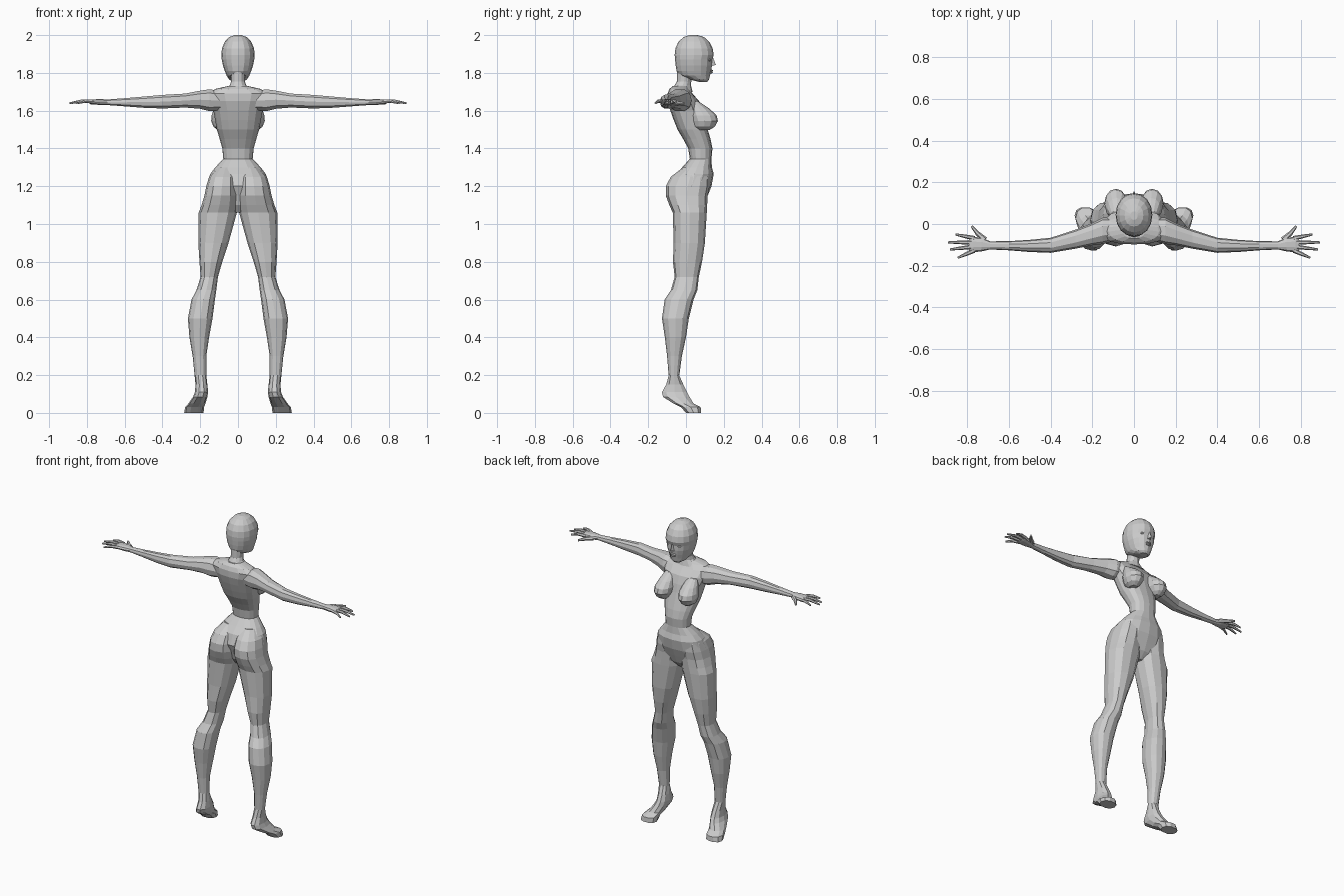
import bpy, bmesh
from math import cos, sin, pi, copysign
from mathutils import Vector


def curve(t, power):
    return copysign(abs(t) ** (2 / power), t)


def finish(name, bm, mirror):
    bmesh.ops.recalc_face_normals(bm, faces=bm.faces)
    mesh = bpy.data.meshes.new(name)
    bm.to_mesh(mesh)
    bm.free()
    ob = bpy.data.objects.new(name, mesh)
    bpy.context.collection.objects.link(ob)
    if mirror:
        ob.modifiers.new("Mirror", 'MIRROR').use_mirror_merge = False
    return ob


def loft(name, rows, axis='Z', sides=12, power=2.3, mirror=False):
    """Each row: position on axis, then min/max of the two other axes."""
    bm = bmesh.new()
    rings = []
    for p, a0, a1, b0, b1 in rows:
        ring = []
        for i in range(sides):
            t = 2 * pi * i / sides
            a = (a0 + a1) / 2 + (a1 - a0) / 2 * curve(cos(t), power)
            b = (b0 + b1) / 2 + (b1 - b0) / 2 * curve(sin(t), power)
            ring.append(bm.verts.new((a, b, p) if axis == 'Z' else (p, a, b)))
        rings.append(ring)
    for r, s in zip(rings, rings[1:]):
        for i in range(sides):
            j = (i + 1) % sides
            bm.faces.new((r[i], r[j], s[j], s[i]))
    bm.faces.new(rings[0])
    bm.faces.new(rings[-1])
    return finish(name, bm, mirror)


def finger(name, points, radii):
    bm = bmesh.new()
    rings = []
    d = (Vector(points[-1]) - Vector(points[0])).normalized()
    side = d.cross(Vector((0, 0, 1))).normalized()
    up = side.cross(d)
    for p, r in zip(points, radii):
        rings.append([bm.verts.new(Vector(p) + r * (cos(k * pi / 3) * side + sin(k * pi / 3) * up))
                      for k in range(6)])
    for r, s in zip(rings, rings[1:]):
        for i in range(6):
            bm.faces.new((r[i], r[(i + 1) % 6], s[(i + 1) % 6], s[i]))
    bm.faces.new(rings[0])
    bm.faces.new(rings[-1])
    return finish(name, bm, True)


def blob(name, centre, size, mirror=False):
    bm = bmesh.new()
    bmesh.ops.create_uvsphere(bm, u_segments=8, v_segments=6, radius=1)
    for v in bm.verts:
        v.co = Vector([c + s * q for c, s, q in zip(centre, size, v.co)])
    return finish(name, bm, mirror)


def centred(rows):
    return [(z, -w, w, y0, y1) for z, w, y0, y1 in rows]


# torso from shoulders to crotch
loft("torso", centred([
    (1.73, .055, -.07, .015), (1.715, .12, -.088, .015), (1.69, .165, -.098, .035),
    (1.65, .150, -.098, .07), (1.60, .130, -.083, .088), (1.55, .121, -.065, .10),
    (1.50, .112, -.045, .115), (1.45, .097, -.015, .13), (1.40, .083, .012, .14),
    (1.345, .078, .02, .135), (1.30, .12, -.02, .137), (1.265, .147, -.055, .147),
    (1.20, .165, -.075, .135), (1.15, .16, -.055, .115), (1.10, .12, -.04, .095),
    (1.06, .04, -.01, .06)]), sides=16)

# legs with buttocks at the top and tiptoe feet at the bottom
loft("leg", [
    (1.30, .02, .11, -.015, .11), (1.25, .006, .153, -.08, .125), (1.20, .002, .168, -.107, .125),
    (1.15, .001, .178, -.107, .115), (1.10, .002, .193, -.088, .112), (1.06, .006, .208, -.07, .11),
    (.90, .05, .21, -.065, .10), (.80, .083, .204, -.069, .085), (.72, .106, .198, -.06, .068),
    (.65, .115, .22, -.08, .06), (.60, .122, .246, -.113, .04), (.50, .135, .265, -.127, .015),
    (.40, .153, .257, -.112, .0), (.30, .168, .24, -.10, -.022), (.20, .168, .23, -.092, -.035)],
    mirror=True)
loft("foot", [
    (.20, .168, .23, -.092, -.035), (.15, .162, .225, -.107, -.012), (.11, .158, .228, -.13, .008),
    (.085, .162, .238, -.125, .022), (.05, .172, .262, -.07, .042), (.03, .18, .28, -.03, .08),
    (0, .182, .285, .0, .082)], sides=10, mirror=True)

# breasts
loft("breast", [
    (1.65, .05, .11, .02, .065), (1.61, .038, .127, .02, .125), (1.575, .03, .14, .02, .162),
    (1.545, .032, .142, .03, .169), (1.515, .048, .13, .04, .152), (1.498, .065, .108, .06, .125)],
    power=2, mirror=True)

# arms and palms
loft("arm", [
    (.09, -.08, .03, 1.60, 1.705), (.15, -.096, .03, 1.595, 1.716), (.20, -.102, .005, 1.608, 1.708),
    (.28, -.118, -.027, 1.615, 1.692), (.40, -.138, -.066, 1.61, 1.685),
    (.50, -.134, -.076, 1.614, 1.676), (.60, -.126, -.082, 1.622, 1.667),
    (.69, -.122, -.083, 1.629, 1.660), (.73, -.131, -.065, 1.629, 1.662),
    (.775, -.136, -.06, 1.634, 1.660), (.79, -.128, -.068, 1.638, 1.656)],
    axis='X', sides=10, mirror=True)

# fingers: base y, tip x, tip y
for label, by, tx, ty in (("index", -.068, .855, -.05), ("middle", -.088, .892, -.088),
                          ("ring", -.108, .882, -.122), ("little", -.127, .845, -.162)):
    finger(label + "_finger", [(.765, by, 1.648), ((.765 + tx) / 2, (by + ty) / 2, 1.651),
                               (tx, ty, 1.640)], [.011, .009, .005])
finger("thumb", [(.715, -.075, 1.644), (.75, -.045, 1.642), (.778, -.010, 1.638)], [.014, .011, .006])

# neck
loft("neck", centred([
    (1.84, .045, -.045, .05), (1.79, .038, -.047, .036), (1.755, .036, -.048, .028),
    (1.735, .043, -.06, .026), (1.70, .085, -.08, .035)]), power=2)

# head
loft("head", centred([
    (2.0, .018, .02, .06), (1.99, .045, -.012, .095), (1.965, .07, -.04, .123),
    (1.93, .085, -.056, .141), (1.895, .088, -.06, .147), (1.87, .086, -.058, .138),
    (1.84, .08, -.055, .138), (1.81, .07, -.05, .133), (1.785, .06, -.035, .127),
    (1.765, .047, .02, .122), (1.752, .026, .07, .112)]), sides=16, power=2.1)

# nose, lips and eyes
bm = bmesh.new()
n = [bm.verts.new(c) for c in ((0, .142, 1.885), (-.016, .125, 1.834), (.016, .125, 1.834),
                               (0, .158, 1.842))]
for f in ((0, 1, 3), (0, 3, 2), (1, 2, 3), (0, 2, 1)):
    bm.faces.new([n[i] for i in f])
finish("nose", bm, False)
blob("upper_lip", (0, .131, 1.812), (.02, .012, .006))
blob("lower_lip", (0, .130, 1.803), (.017, .012, .006))
blob("eye", (.035, .122, 1.868), (.017, .010, .008), True)
